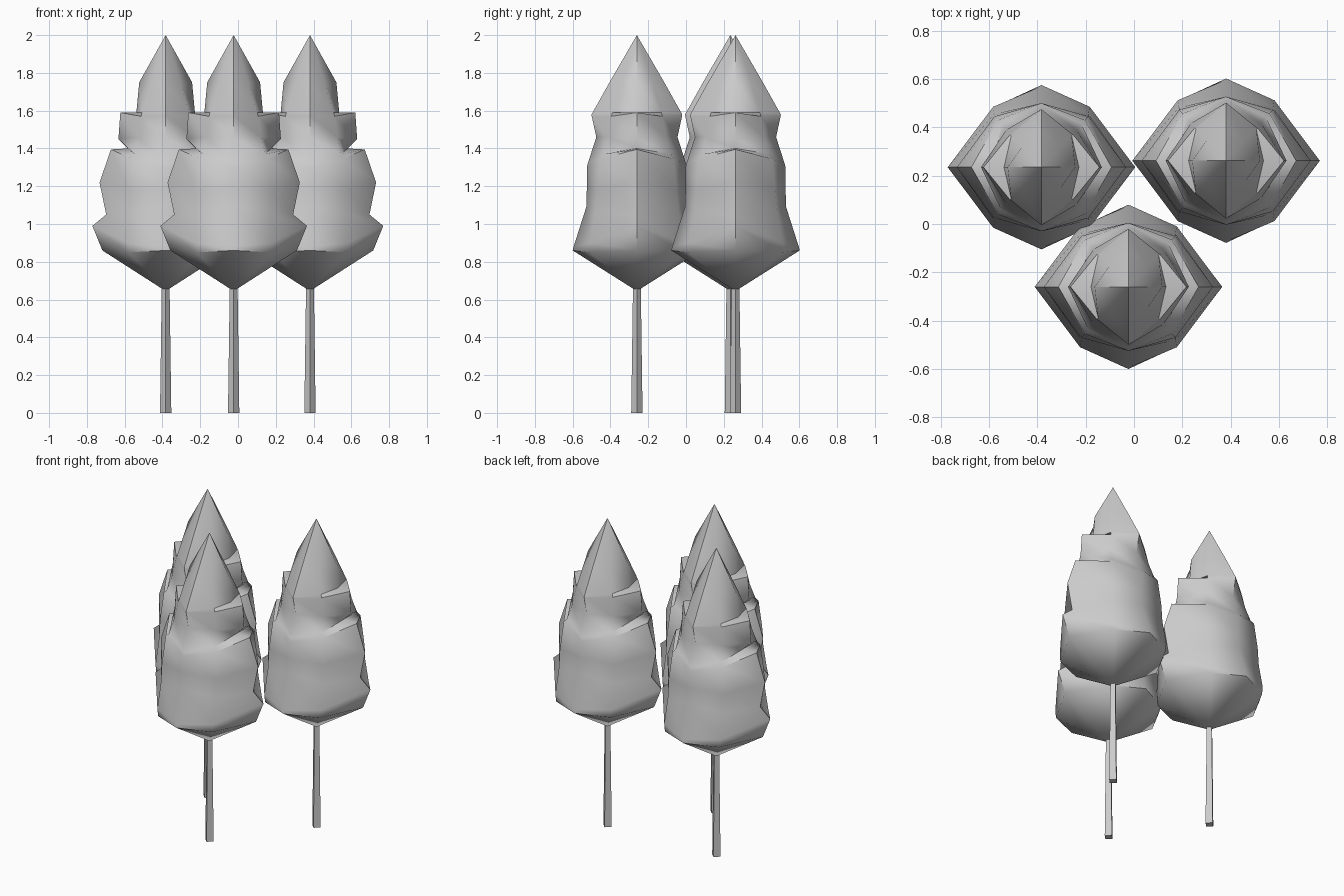
import bpy, bmesh

if "Cube" in bpy.data.objects:
    bpy.data.objects.remove(bpy.data.objects["Cube"])

# Foliage rings, top to bottom: side (x, z), diagonal (x, y, z), front (y, z)
RINGS = [
    ((0.14, 1.75), (0.08, 0.085, 1.74), (0.145, 1.75)),
    ((0.155, 1.59), (0.125, 0.13, 1.59), (0.24, 1.58)),
    ((0.24, 1.59), (0.13, 0.135, 1.57), (0.24, 1.575)),
    ((0.25, 1.45), (0.145, 0.155, 1.46), (0.215, 1.46)),
    ((0.20, 1.40), (0.165, 0.18, 1.37), (0.26, 1.32)),
    ((0.29, 1.395), (0.18, 0.195, 1.345), (0.265, 1.30)),
    ((0.35, 1.22), (0.195, 0.21, 1.18), (0.265, 1.19)),
    ((0.315, 1.05), (0.195, 0.22, 1.06), (0.268, 1.09)),
    ((0.388, 0.99), (0.2, 0.25, 0.90), (0.335, 0.88)),
    ((0.335, 0.86), (0.195, 0.25, 0.85), (0.34, 0.86)),
]


def finish(bm, name, loc):
    bmesh.ops.recalc_face_normals(bm, faces=bm.faces)
    me = bpy.data.meshes.new(name)
    bm.to_mesh(me)
    bm.free()
    ob = bpy.data.objects.new(name, me)
    ob.location = loc
    bpy.context.collection.objects.link(ob)
    return ob


def foliage(name, loc):
    bm = bmesh.new()
    loops = []
    for (sx, sz), (dx, dy, dz), (fy, fz) in RINGS:
        pts = [(sx, 0, sz), (dx, dy, dz), (0, fy, fz), (-dx, dy, dz),
               (-sx, 0, sz), (-dx, -dy, dz), (0, -fy, fz), (dx, -dy, dz)]
        loops.append([bm.verts.new(p) for p in pts])
    top = bm.verts.new((0, 0, 2.0))
    bottom = bm.verts.new((0, 0, 0.645))
    for i in range(8):
        j = (i + 1) % 8
        bm.faces.new((top, loops[0][i], loops[0][j]))
        bm.faces.new((bottom, loops[-1][j], loops[-1][i]))
        for a, b in zip(loops, loops[1:]):
            bm.faces.new((a[i], b[i], b[j], a[j]))
    ob = finish(bm, name, loc)
    bpy.ops.object.select_all(action='DESELECT')
    ob.select_set(True)
    bpy.context.view_layer.objects.active = ob
    bpy.ops.object.shade_smooth_by_angle(angle=1.0)


def trunk(name, loc):
    # Slightly tapered four-sided post with corners on the axes
    bm = bmesh.new()
    rings = [[bm.verts.new((x * r, y * r, z))
              for x, y in ((1, 0), (0, 1), (-1, 0), (0, -1))]
             for r, z in ((0.03, 0), (0.02, 0.72))]
    for i in range(4):
        j = (i + 1) % 4
        bm.faces.new((rings[0][i], rings[0][j], rings[1][j], rings[1][i]))
    for r in rings:
        bm.faces.new(r)
    finish(bm, name, loc)


# Three identical trees
for n, (x, y) in {"left": (-0.383, 0.235), "right": (0.381, 0.262),
                  "front": (-0.023, -0.26)}.items():
    foliage(n + "_foliage", (x, y, 0))
    trunk(n + "_trunk", (x, y, 0))
